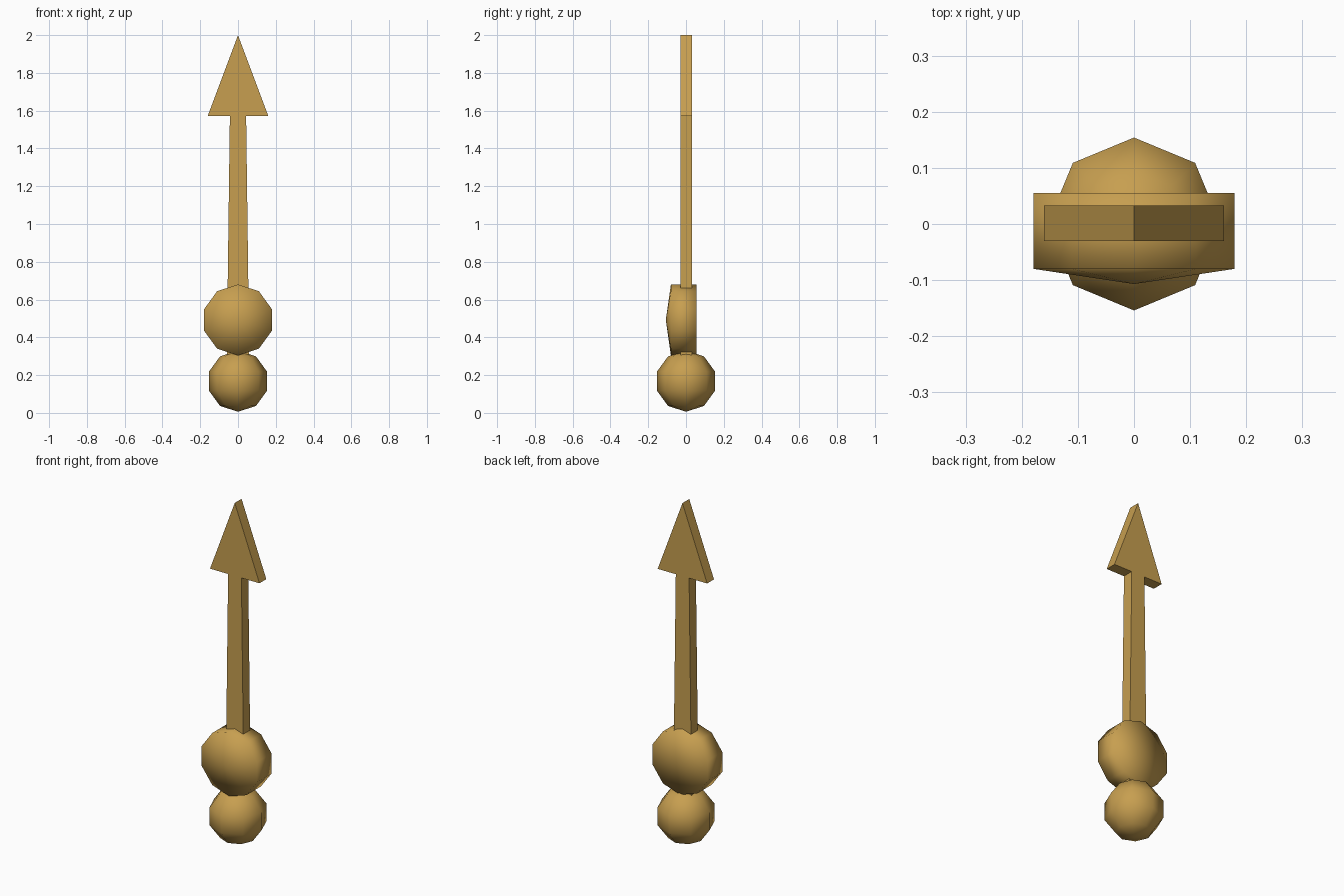
import bpy, bmesh, math
from mathutils import Matrix

if "Cube" in bpy.data.objects:
    bpy.data.objects.remove(bpy.data.objects["Cube"])

brass = bpy.data.materials.new("antique_brass")
brass.diffuse_color = (0.57, 0.345, 0.08, 1)
brass.use_nodes = True
brass.node_tree.nodes["Principled BSDF"].inputs["Base Color"].default_value = brass.diffuse_color


def finish(name, bm, smooth):
    bmesh.ops.recalc_face_normals(bm, faces=bm.faces)
    for f in bm.faces:
        f.smooth = smooth
    mesh = bpy.data.meshes.new(name)
    bm.to_mesh(mesh)
    bm.free()
    mesh.materials.append(brass)
    obj = bpy.data.objects.new(name, mesh)
    bpy.context.collection.objects.link(obj)


def plate(name, outline, y0=-0.03, y1=0.033):
    """Extrude an x-z outline through the thickness of the hand."""
    bm = bmesh.new()
    face = bm.faces.new([bm.verts.new((x, y0, z)) for x, z in outline])
    new = bmesh.ops.extrude_face_region(bm, geom=[face])["geom"]
    verts = [g for g in new if isinstance(g, bmesh.types.BMVert)]
    bmesh.ops.translate(bm, verts=verts, vec=(0, y1 - y0, 0))
    finish(name, bm, False)


# Arrow head and tapering shaft
plate("arrow_head", [(-0.16, 1.573), (0.16, 1.573), (0, 2.0)])
plate("shaft", [(-0.06, 0.27), (0.06, 0.27), (0.043, 1.573), (-0.043, 1.573)])

# Ten-sided hub with a shallow cone on the front
bm = bmesh.new()
n, r, zc = 10, 0.188, 0.492
angles = [math.pi / 2 + math.tau * i / n for i in range(n)]
front, back = [[bm.verts.new((r * math.cos(a), y, zc + r * math.sin(a)))
                for a in angles] for y in (-0.08, 0.055)]
tip = bm.verts.new((0, -0.107, zc))
rear = bm.verts.new((0, 0.055, zc))
for i in range(n):
    j = (i + 1) % n
    bm.faces.new((front[i], front[j], back[j], back[i]))
    bm.faces.new((tip, front[i], front[j]))
    bm.faces.new((rear, back[j], back[i]))
finish("hub", bm, True)

# Counterweight ball at the tail
bm = bmesh.new()
bmesh.ops.create_uvsphere(bm, u_segments=8, v_segments=5, radius=0.162,
                          matrix=Matrix.Translation((0, 0, 0.168)))
finish("counterweight_ball", bm, True)
